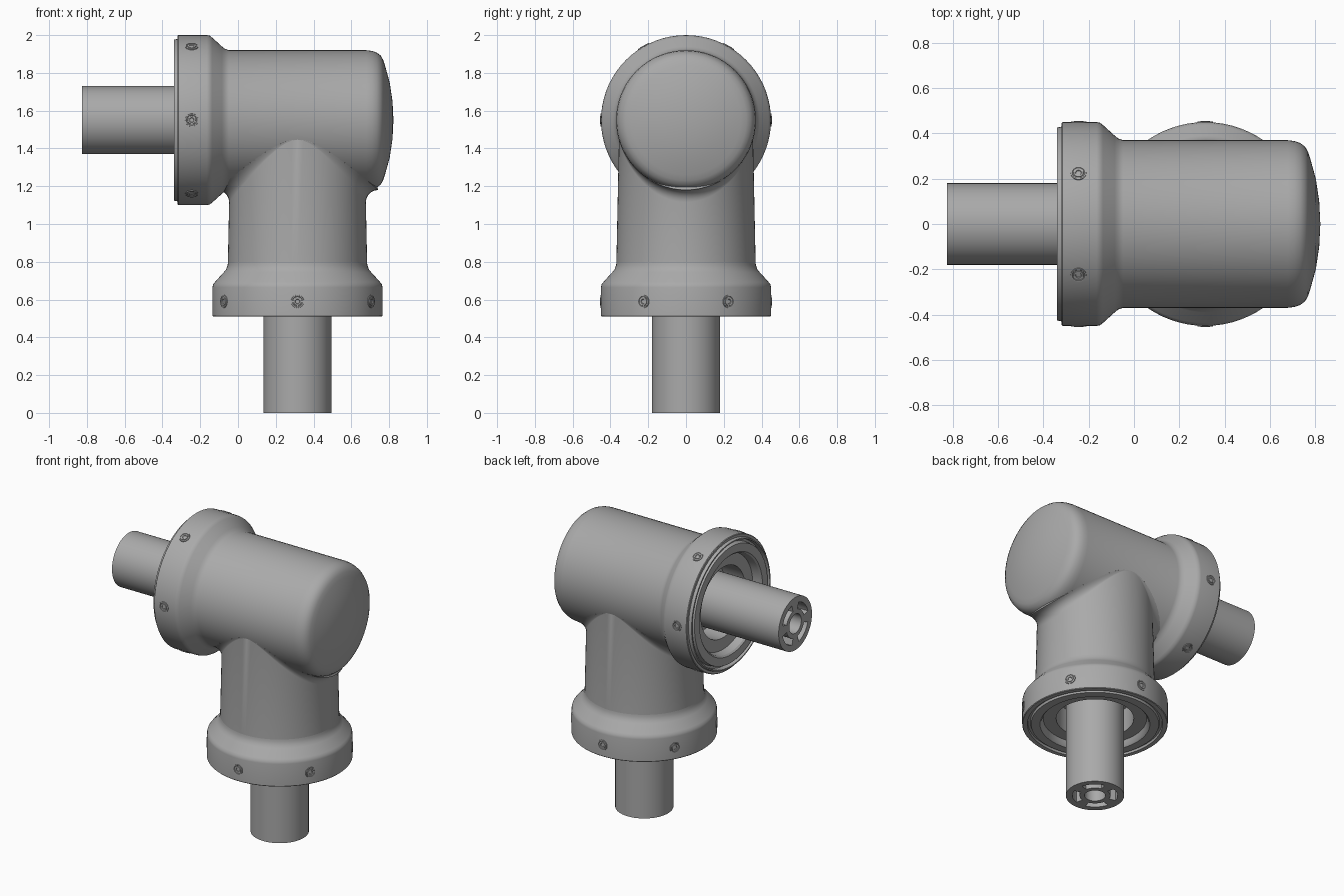
import bpy
import bmesh
from math import sin, cos, pi, sqrt, radians
from mathutils import Matrix

if "Cube" in bpy.data.objects:
    bpy.data.objects.remove(bpy.data.objects["Cube"], do_unlink=True)

SEG = 72
ARM_Z = 1.55      # height of the sideways arm axis
NECK_X = 0.315    # position of the upright arm axis

metal = bpy.data.materials.new("satin grey metal")
metal.use_nodes = True
grey = (0.4, 0.4, 0.4, 1)
metal.diffuse_color = grey
metal.node_tree.nodes["Principled BSDF"].inputs["Base Color"].default_value = grey

UPRIGHT = Matrix.Translation((NECK_X, 0, 0))
SIDEWAYS = Matrix.Translation((0, 0, ARM_Z)) @ Matrix.Rotation(pi / 2, 4, 'Y')


def finish(name, bm, matrix):
    bmesh.ops.remove_doubles(bm, verts=bm.verts, dist=1e-5)
    bmesh.ops.recalc_face_normals(bm, faces=bm.faces)
    mesh = bpy.data.meshes.new(name)
    bm.to_mesh(mesh)
    bm.free()
    mesh.materials.append(metal)
    obj = bpy.data.objects.new(name, mesh)
    bpy.context.collection.objects.link(obj)
    obj.matrix_world = matrix
    bpy.ops.object.select_all(action='DESELECT')
    obj.select_set(True)
    bpy.context.view_layer.objects.active = obj
    bpy.ops.object.shade_smooth_by_angle(angle=radians(32))
    return obj


def skin(bm, rings):
    """Join rings of vertices with quads."""
    for a, b in zip(rings, rings[1:]):
        for i in range(len(a)):
            j = (i + 1) % len(a)
            bm.faces.new((a[i], a[j], b[j], b[i]))


def lathe(name, profile, matrix, seg=SEG):
    """Spin (radius, height) points about local z."""
    bm = bmesh.new()
    rings = [[bm.verts.new((r * cos(2 * pi * i / seg), r * sin(2 * pi * i / seg), h))
              for i in range(seg)] for r, h in profile]
    skin(bm, rings)
    bmesh.ops.dissolve_degenerate(bm, dist=1e-6, edges=bm.edges)
    return finish(name, bm, matrix)


def flange(base, lip):
    """Collar with a stepped seal recess, from the cavity floor to the neck."""
    steps = [(0, .2), (.24, .2), (.24, .04), (.32, .04), (.33, -lip + .01),
             (.34, -lip), (.395, -lip), (.4, .015), (.415, .015), (.418, -lip),
             (.426, -lip), (.43, 0), (.446, 0), (.45, .004), (.45, .155),
             (.447, .17), (.437, .183), (.39, .235), (.378, .25), (.37, .272)]
    return [(r, base + h) for r, h in steps]


# Sideways housing with its rounded cap
cap = [(.37, .68), (.366, .71), (.357, .735), (.342, .755), (.32, .768),
       (.29, .778), (.2, .803), (.1, .818), (0, .823)]
lathe("upper_housing", flange(-.32, .02) + cap, SIDEWAYS)

# Collar of the upright arm
lathe("lower_collar", flange(.51, 0) + [(.368, .8)], UPRIGHT)


# Upright neck, flared where it meets the sideways housing
def neck():
    bm = bmesh.new()
    rings = [[] for _ in range(9)]
    for i in range(SEG):
        a = 2 * pi * i / SEG
        r = .362 - .007 * sin(a) ** 2
        fillet = .065 * cos(a) ** 2
        rings[0].append(bm.verts.new((.369 * cos(a), .369 * sin(a), .775)))
        for k in range(1, 9):
            t = min(k - 1, 6) / 6 * pi / 2
            rad = r + fillet * (1 - cos(t))
            y = rad * sin(a)
            z = ARM_Z - sqrt(max(0, .37 ** 2 - y * y)) - fillet * (1 - sin(t))
            if k == 8:
                z += .04
                rad -= .01
            rings[k].append(bm.verts.new((rad * cos(a), rad * sin(a), z)))
    skin(bm, rings)
    finish("lower_neck", bm, UPRIGHT)


neck()


# Shafts with a central bore and four curved slots
def shaft(name, start, end, matrix):
    bm = bmesh.new()
    radii = (.065, .095, .14, .18)
    rings = [[bm.verts.new((r * cos(2 * pi * i / SEG), r * sin(2 * pi * i / SEG), start))
              for i in range(SEG)] for r in radii]
    quarter = SEG // 4
    for band in range(3):
        for i in range(SEG):
            if band == 1 and 3 <= i % quarter < quarter - 3:
                continue
            j = (i + 1) % SEG
            bm.faces.new((rings[band][i], rings[band][j],
                          rings[band + 1][j], rings[band + 1][i]))
    out = bmesh.ops.extrude_face_region(bm, geom=bm.faces[:], use_keep_orig=True)
    moved = [v for v in out["geom"] if isinstance(v, bmesh.types.BMVert)]
    bmesh.ops.translate(bm, verts=moved, vec=(0, 0, end - start))
    finish(name, bm, matrix)


shaft("upper_shaft", -.825, -.11, SIDEWAYS)
shaft("lower_shaft", 0, .72, UPRIGHT)

# Socket screws around each collar
screw = [(.035, -.003), (.034, .003), (.028, .003), (.026, .0005), (.022, .0005),
         (.021, .004), (.013, .004), (.011, .0005), (0, .0005)]
for arm, matrix, height in (("upper", SIDEWAYS, -.245), ("lower", UPRIGHT, .59)):
    for k in range(6):
        place = (matrix @ Matrix.Rotation(pi / 2 + k * pi / 3, 4, 'Z')
                 @ Matrix.Translation((.45, 0, height)) @ Matrix.Rotation(pi / 2, 4, 'Y'))
        lathe(f"{arm}_screw_{k + 1}", screw, place, 18)
